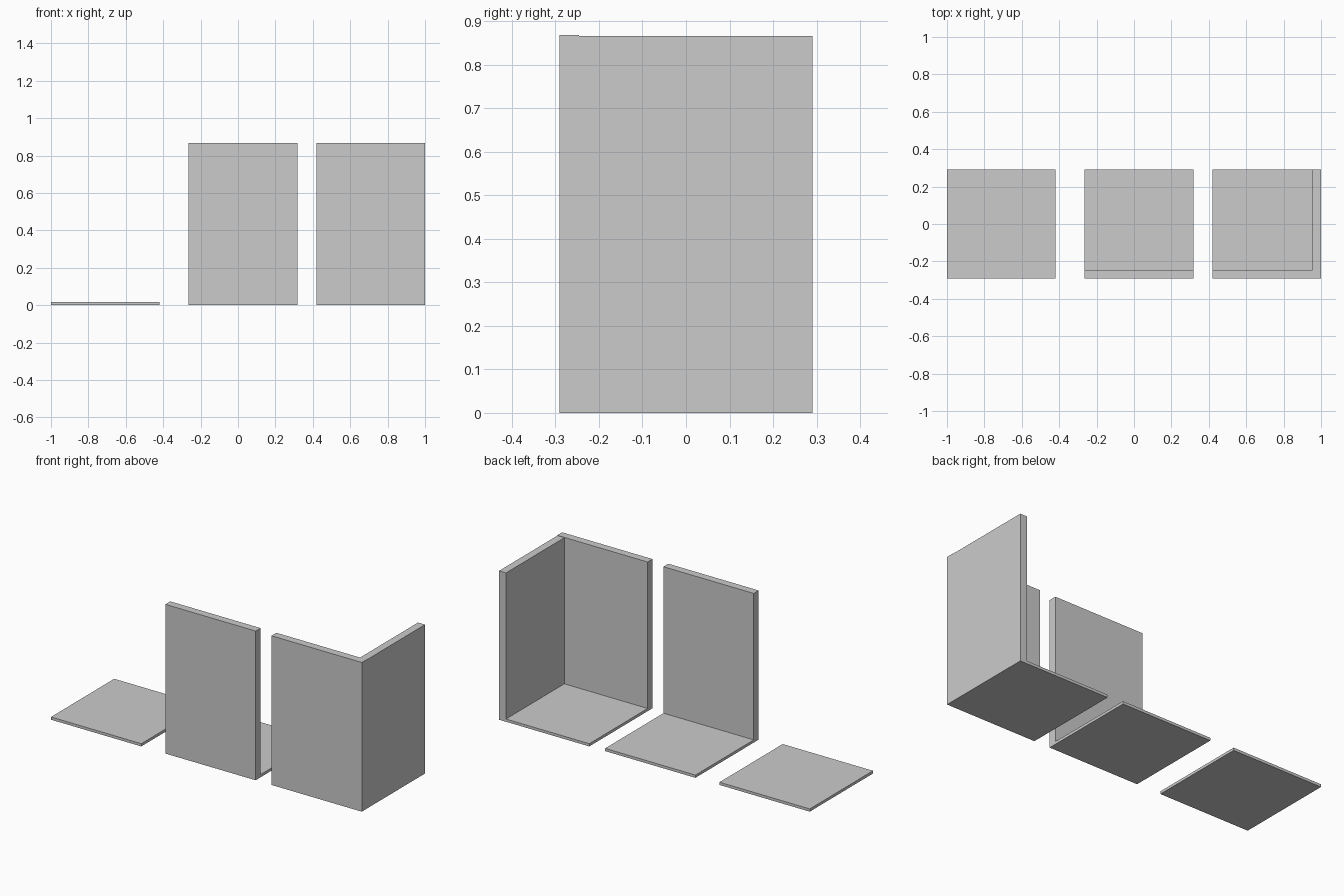
import bpy

if "Cube" in bpy.data.objects:
    bpy.data.objects.remove(bpy.data.objects["Cube"])

def box(name, x0, x1, y0, y1, z0, z1):
    bpy.ops.mesh.primitive_cube_add(size=1, location=((x0+x1)/2, (y0+y1)/2, (z0+z1)/2))
    o = bpy.context.object
    o.name = name
    o.scale = (x1-x0, y1-y0, z1-z0)
    bpy.ops.object.transform_apply(location=False, rotation=False, scale=True)
    return o

SIZE, HALF = 0.581, 0.2905
WALL, FLOOR = 0.045, 0.016
BASE, TOP = 0.002, 0.868

# Three floor tiles: plain, single wall, corner
tiles = {"plain": -1.0, "wall": -0.264, "corner": 1.0 - SIZE}
for kind, x in tiles.items():
    box(kind + "_floor", x, x + SIZE, -HALF, HALF, 0, FLOOR)
    # Front wall panel
    if kind != "plain":
        box(kind + "_front_panel", x, x + SIZE, -HALF, -HALF + WALL, BASE, TOP)

# Side wall panel completing the corner
box("corner_side_panel", 1.0 - WALL, 1.0, -HALF + WALL, HALF, BASE, TOP - 0.002)
